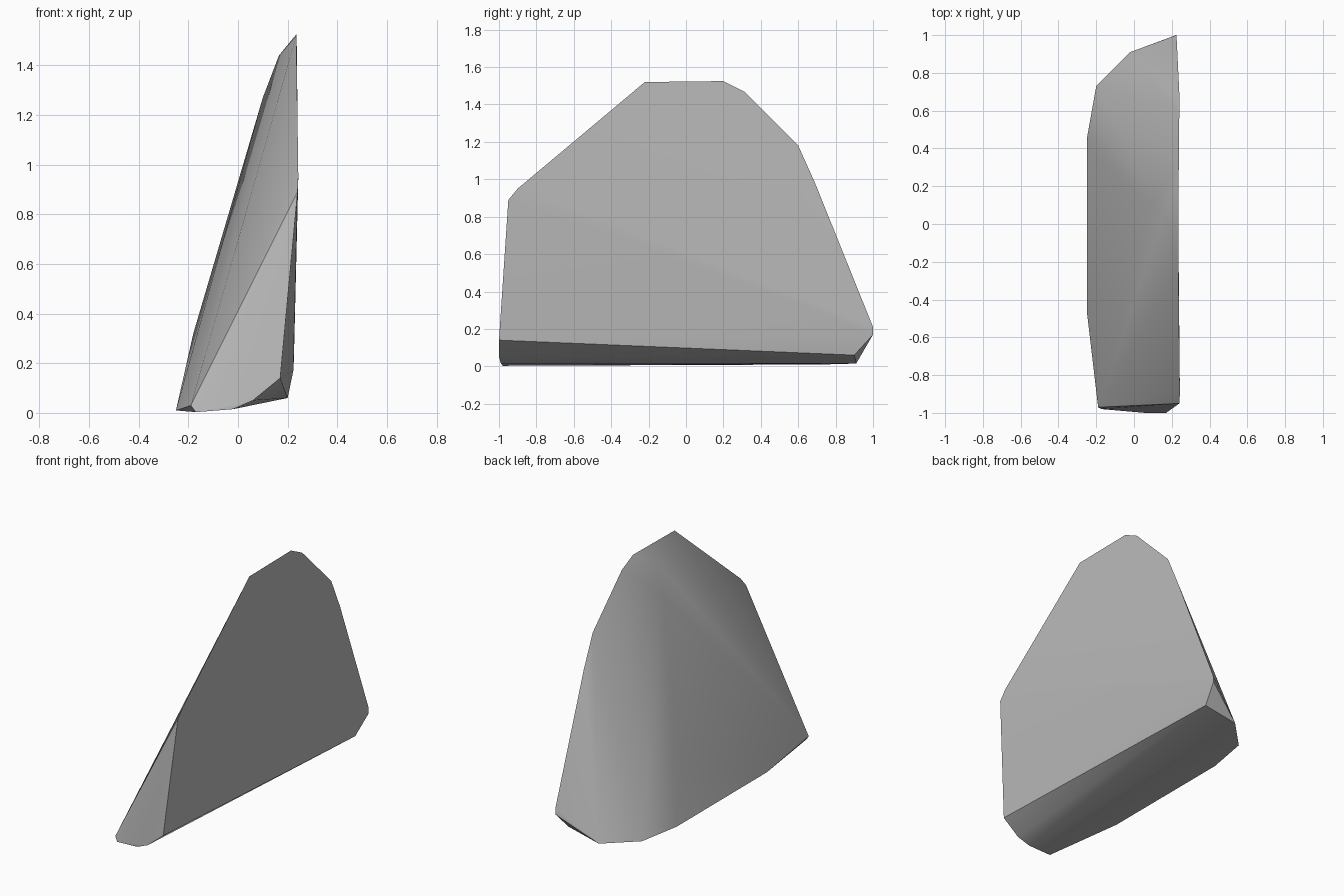
import bpy
import bmesh
from math import radians

cube = bpy.data.objects.get("Cube")
if cube:
    bpy.data.objects.remove(cube, do_unlink=True)

# Single stone colour
stone = bpy.data.materials.new("stone_grey")
stone.use_nodes = True
colour = (0.5, 0.5, 0.5, 1)
stone.diffuse_color = colour
stone.node_tree.nodes["Principled BSDF"].inputs["Base Color"].default_value = colour

# Corners of the broad flat side
flat_side = [
    (.17, -1, .14), (.24, -.95, .89), (.243, -.9, .95), (.235, -.22, 1.52),
    (.235, .2, 1.525), (.237, .31, 1.47), (.24, .6, 1.18), (.24, .69, .98),
    (.225, 1, .21), (.223, 1, .17), (.2, .9, .06),
]
# Underside rim, running round from the front to the back
foot = [
    (.06, -1, .05), (-.02, -.99, .015), (-.17, -.98, .003), (-.19, -.97, .03),
    (-.25, -.46, .01), (-.25, .45, .01), (-.2, .73, .01), (-.02, .91, .015),
]
# Rounded ridge up the sloping side
ridge = [(-.18, .3, .32), (.1, .1, 1.27), (.165, .06, 1.44)]

# Wrap the corners in a chipped, convex stone
bm = bmesh.new()
for point in flat_side + foot + ridge:
    bm.verts.new(point)
hull = bmesh.ops.convex_hull(bm, input=bm.verts[:])
loose = [v for v in bm.verts if not v.link_faces]
bmesh.ops.delete(bm, geom=loose, context='VERTS')
bmesh.ops.dissolve_limit(bm, angle_limit=radians(2), verts=bm.verts[:], edges=bm.edges[:])
bmesh.ops.recalc_face_normals(bm, faces=bm.faces[:])

mesh = bpy.data.meshes.new("stone_slab")
bm.to_mesh(mesh)
bm.free()
mesh.materials.append(stone)
slab = bpy.data.objects.new("stone_slab", mesh)
bpy.context.collection.objects.link(slab)

# Soft worn slope, crisp broken edges
bpy.ops.object.select_all(action='DESELECT')
slab.select_set(True)
bpy.context.view_layer.objects.active = slab
bpy.ops.object.shade_smooth_by_angle(angle=radians(32))
